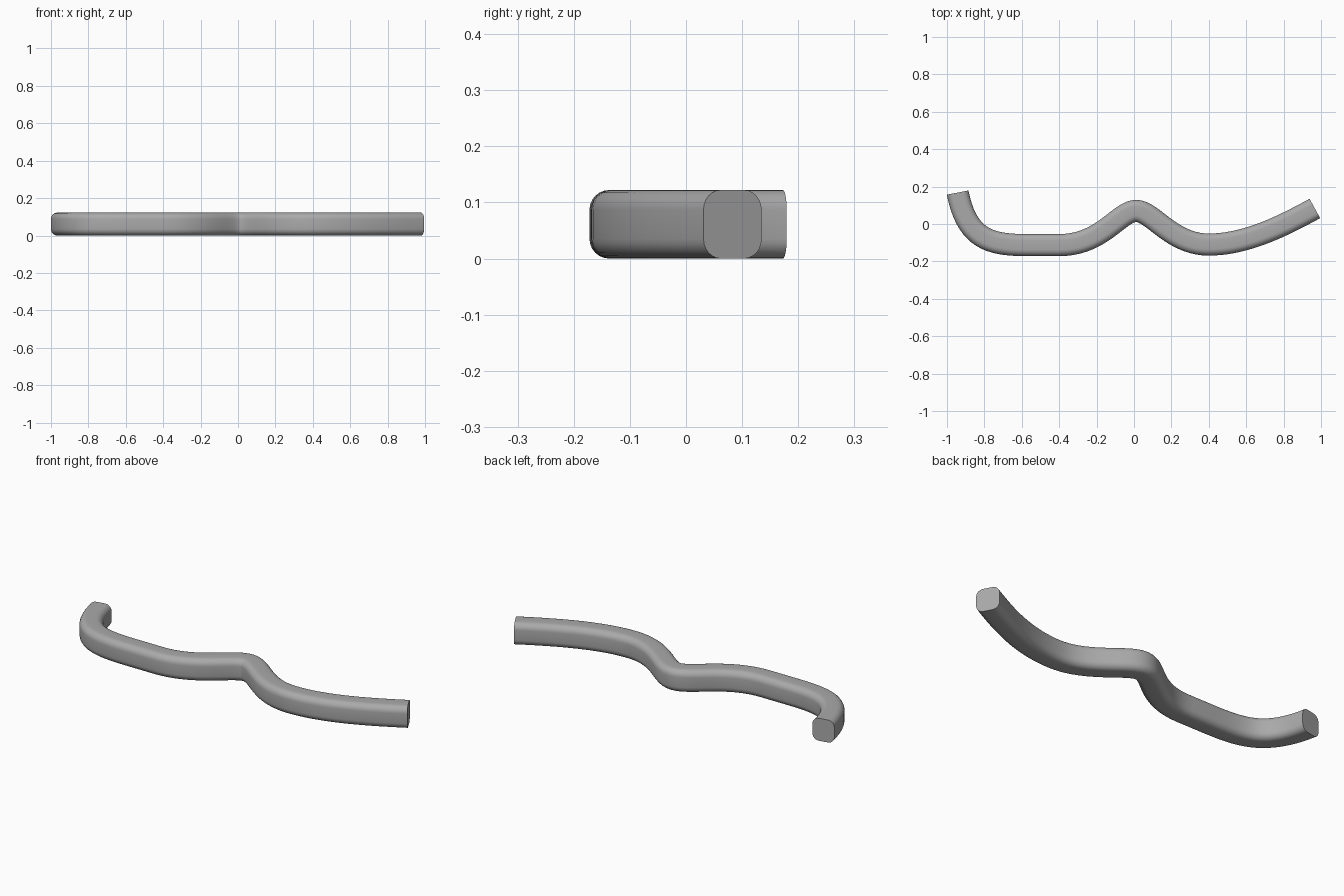
import bpy, bmesh, math
from mathutils import Vector
from mathutils.geometry import interpolate_bezier

cube = bpy.data.objects.get("Cube")
if cube:
    bpy.data.objects.remove(cube, do_unlink=True)

WIDTH, HEIGHT, RADIUS = 0.118, 0.122, 0.035

# Grey material
grey = bpy.data.materials.new("plain_grey")
grey.use_nodes = True
colour = (0.4, 0.4, 0.4, 1)
grey.diffuse_color = colour
grey.node_tree.nodes["Principled BSDF"].inputs["Base Color"].default_value = colour

# Centre line: knot, handle, handle, knot ...
spine = [(-0.943, 0.168), (-0.89, -0.1), (-0.75, -0.113), (-0.55, -0.113),
         (-0.5, -0.113), (-0.45, -0.113), (-0.4, -0.113),
         (-0.17, -0.113), (-0.08, 0.07), (0.012, 0.07),
         (0.1, 0.07), (0.2, -0.11), (0.4, -0.11),
         (0.6, -0.11), (0.8, -0.008), (0.967, 0.083)]
spine = [Vector((x, y, HEIGHT / 2)) for x, y in spine]
path = [spine[0]]
for i in range(0, len(spine) - 1, 3):
    path += interpolate_bezier(*spine[i:i + 4], 20)[1:]


def rounded_section(steps=6):
    """Rounded rectangle as (across, up) offsets."""
    points = []
    for quarter in range(4):
        mid = math.radians(45 + 90 * quarter)
        cx = math.copysign(WIDTH / 2 - RADIUS, math.cos(mid))
        cz = math.copysign(HEIGHT / 2 - RADIUS, math.sin(mid))
        for k in range(steps + 1):
            a = math.pi / 2 * (quarter + k / steps)
            points.append((cx + RADIUS * math.cos(a), cz + RADIUS * math.sin(a)))
    return points


# Sweep the section along the centre line
bm = bmesh.new()
section = rounded_section()
rings = []
for i, p in enumerate(path):
    if i == 0:
        along = spine[1] - spine[0]
    elif i == len(path) - 1:
        along = spine[-1] - spine[-2]
    else:
        along = path[i + 1] - path[i - 1]
    across = Vector((-along.y, along.x, 0)).normalized()
    rings.append([bm.verts.new(p + across * u + Vector((0, 0, v))) for u, v in section])
n = len(section)
for a, b in zip(rings, rings[1:]):
    for j in range(n):
        bm.faces.new((a[j], a[(j + 1) % n], b[(j + 1) % n], b[j]))

# Flat end caps
bm.faces.new(rings[0])
bm.faces.new(rings[-1])
bmesh.ops.recalc_face_normals(bm, faces=bm.faces)

mesh = bpy.data.meshes.new("curved_bar")
bm.to_mesh(mesh)
bm.free()
mesh.materials.append(grey)
bar = bpy.data.objects.new("curved_bar", mesh)
bpy.context.collection.objects.link(bar)
bpy.ops.object.select_all(action="DESELECT")
bar.select_set(True)
bpy.context.view_layer.objects.active = bar
bpy.ops.object.shade_smooth_by_angle(angle=math.radians(35))
